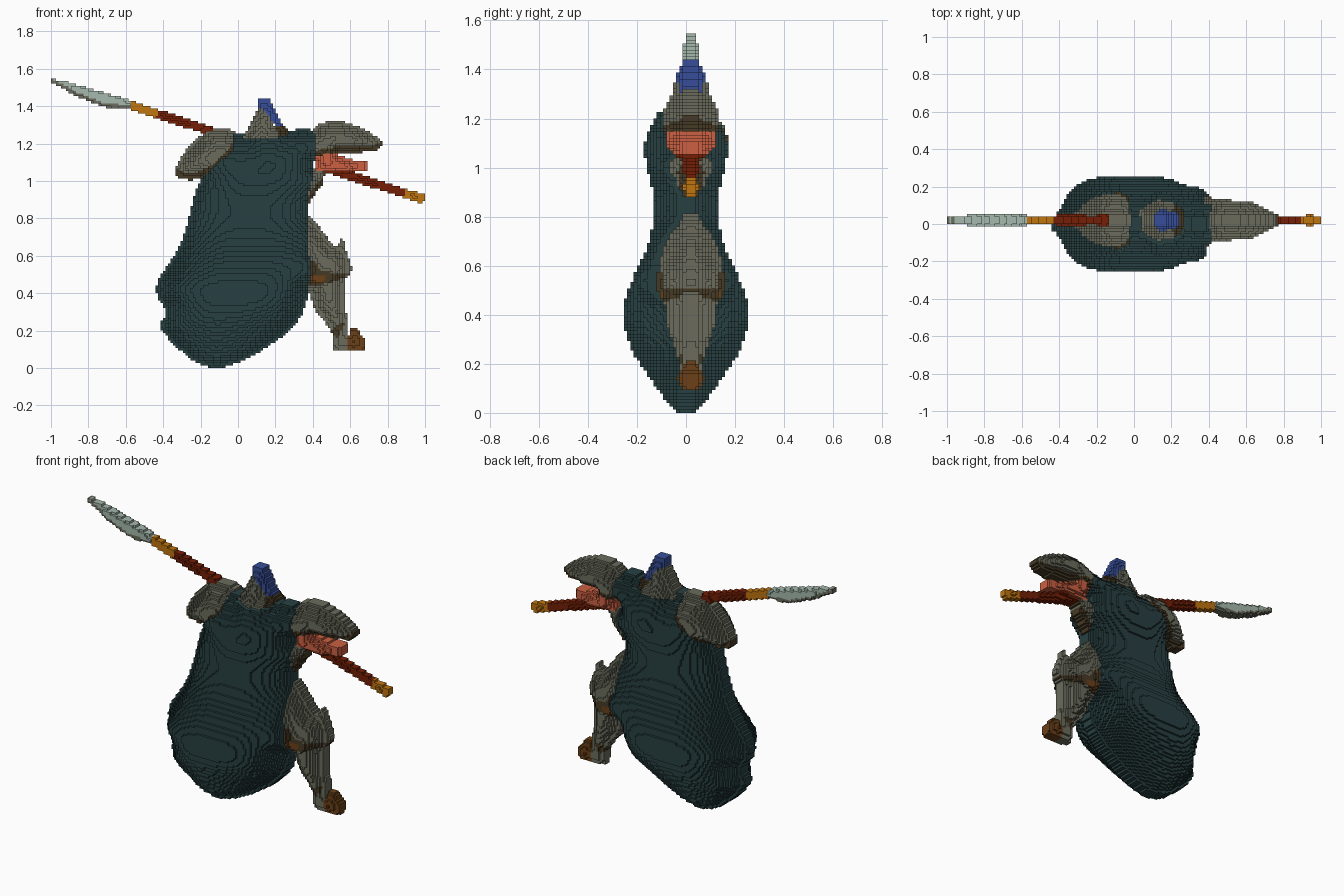
import bpy, bmesh, math
from mathutils import Vector
from mathutils.kdtree import KDTree

if "Cube" in bpy.data.objects:
    bpy.data.objects.remove(bpy.data.objects["Cube"])

HALF_COUNT = 75
BLOCK = 1 / HALF_COUNT
SIDES = [(1, 0), (-1, 0), (0, 1), (0, -1)]


def material(name, red, green, blue):
    linear = [(c / 255) ** 2.2 for c in (red, green, blue)] + [1]
    mat = bpy.data.materials.new(name)
    mat.use_nodes = True
    mat.diffuse_color = linear
    mat.node_tree.nodes["Principled BSDF"].inputs["Base Color"].default_value = linear
    return mat


teal = material("dark teal cloth", 44, 66, 68)
steel = material("grey armour", 106, 108, 93)
bronze = material("dark bronze", 72, 60, 42)
leather = material("brown leather", 106, 66, 30)
skin = material("orange skin", 203, 97, 68)
wood = material("dark red wood", 116, 36, 14)
gold = material("gold", 190, 116, 22)
pale = material("pale blade", 164, 184, 172)
blue = material("blue plume", 58, 80, 152)


def along_spear(start, end):
    """Strip of the spear between two x positions."""
    a, b = (Vector((x, 1.22 - .32 * x)) for x in (start, end))
    across = (b - a).orthogonal().normalized() * .024
    return [a + across, b + across, b - across, a - across]


def rounded(points, steps=6):
    """Closed smooth curve through a few points."""
    pts = [Vector(p) for p in points]
    curve = []
    for k, b in enumerate(pts):
        a, c, d = pts[k - 1], pts[(k + 1) % len(pts)], pts[(k + 2) % len(pts)]
        for s in range(steps):
            t = s / steps
            curve.append(b + (c - a) * t / 2 + (a - b * 2.5 + c * 2 - d / 2) * t ** 2
                         + (b * 3 - a - c * 3 + d) * t ** 3 / 2)
    return curve


def inside(x, z, outline):
    hit = False
    for k, (bx, bz) in enumerate(outline):
        ax, az = outline[k - 1]
        if (az > z) != (bz > z) and x < ax + (z - az) * (bx - ax) / (bz - az):
            hit = not hit
    return hit


parts = []    # name, material, rim material, steepness of the bulge, greatest half depth
owner = {}    # block column -> part number
rims = set()  # block columns on a darker lower rim


def paint(name, mat, steepness, outline, rim=0, rim_mat=bronze, limit=1):
    """Claim the block columns inside an x-z outline, over earlier parts."""
    top = math.ceil(max(p[1] for p in outline) / BLOCK)
    for i in range(-HALF_COUNT, HALF_COUNT):
        for j in range(top):
            x, z = (i + .5) * BLOCK, (j + .5) * BLOCK
            if inside(x, z, outline):
                owner[i, j] = len(parts)
                rims.discard((i, j))
                if rim and not inside(x, z - rim, outline):
                    rims.add((i, j))
    parts.append((name, mat, rim_mat, steepness, limit))


# Spear
paint("spear_shaft_upper", wood, 1.2, along_spear(-.44, -.13))
paint("spear_shaft_lower", wood, 1.2, along_spear(.45, .9))
paint("spear_collar", gold, 1.2, along_spear(-.59, -.43))
paint("spear_butt", gold, 1.2, along_spear(.89, .995))
paint("spear_blade", pale, 1.2, [
    (-1, 1.547), (-.9, 1.525), (-.75, 1.48), (-.57, 1.43), (-.575, 1.38), (-.72, 1.395),
    (-.87, 1.455), (-1, 1.53)], rim=.02, rim_mat=steel)

# Arm
paint("left_forearm", steel, 2, [(.36, 1.08), (.47, 1.06), (.45, .98), (.36, .86)],
      rim=.04, limit=.1)
paint("left_hand", skin, 2.6, [
    (.4, 1.15), (.54, 1.14), (.6, 1.115), (.7, 1.1), (.69, 1.06), (.42, 1.06)], limit=.115)

# Leg
paint("left_leg", steel, 1.2, [
    (.36, .83), (.43, .76), (.52, .64), (.56, .7), (.61, .53), (.57, .46),
    (.585, .21), (.58, .09), (.51, .09), (.5, .2), (.41, .31), (.36, .46)], limit=.105)
paint("left_knee_strap", bronze, 1.8, [
    (.37, .58), (.41, .58), (.44, .52), (.6, .5), (.49, .45), (.37, .44)], limit=.115)
paint("left_knee_pad", leather, 1.5, [(.39, .5), (.47, .49), (.46, .46), (.39, .46)], limit=.11)
paint("left_ankle_strap", bronze, 1.1, [(.49, .2), (.58, .25), (.53, .15)])
paint("left_boot", leather, 1.4, [(.58, .09), (.68, .09), (.685, .14), (.64, .21), (.6, .21)])

# Shoulders and cape
paint("right_pauldron", steel, 1.6, rounded([
    (0, 1.24), (-.11, 1.28), (-.25, 1.2), (-.335, 1.04), (-.22, 1.01), (-.08, 1.1)]),
    rim=.035, limit=.145)
paint("left_pauldron", steel, 1.6, rounded([
    (.4, 1.14), (.39, 1.27), (.55, 1.32), (.765, 1.22), (.72, 1.16), (.5, 1.15)]),
    rim=.03, limit=.125)
paint("cape", teal, 1.9, rounded([
    (-.02, 1.25), (.15, 1.24), (.4, 1.27), (.4, 1.05), (.37, .85), (.375, .4), (.24, .17),
    (-.13, 0), (-.4, .19), (-.385, .3), (-.435, .44), (-.3, .68), (-.2, 1), (-.03, 1.165)]))

# Head
paint("helmet", steel, 2.6, [(.03, 1.23), (.1, 1.38), (.13, 1.39), (.17, 1.36), (.22, 1.23)])
paint("helmet_neck_guard", bronze, 2, [(.2, 1.33), (.24, 1.31), (.28, 1.25), (.21, 1.24)])
paint("plume", blue, 3, [
    (.1, 1.4), (.11, 1.44), (.165, 1.44), (.24, 1.3), (.2, 1.29), (.15, 1.37)])


def body_depth(z):
    """Half depth of the body by height: full skirt, narrow waist, broad chest."""
    skirt = math.exp(-((z - .39) / .27) ** 2)
    chest = math.exp(-((z - 1.1) / .2) ** 2)
    return .11 + .145 * skirt + .065 * chest


# Inflate from the silhouette
empty = {(i + a, j + b) for i, j in owner for a, b in SIDES} - set(owner)
tree = KDTree(len(empty))
for n, (i, j) in enumerate(empty):
    tree.insert((i, j, 0), n)
tree.balance()
height = {}
for (i, j), index in owner.items():
    d = (tree.find((i, j, 0))[2] - .4) * BLOCK
    t = min(d / .27, 1)
    bulge = body_depth(j * BLOCK) * math.sqrt(t * (2 - t))
    steepness, limit = parts[index][-2:]
    height[i, j] = min(bulge, steepness * d + .01, limit)

# Soften the ridges
for _ in range(4):
    soft = {}
    for (i, j), h in height.items():
        near = [height.get((i + a, j + b), h) for a, b in SIDES]
        soft[i, j] = (h * 2 + sum(near)) / (len(near) + 2)
    height = soft

# Front and back limit of each block column; the armour sits slightly further back
span = {}
for key, h in height.items():
    if parts[owner[key]][0] == "cape":
        n = max(1, round(h / BLOCK))
        span[key] = (-n, n)
    else:
        n = max(1, round(h / BLOCK - .5))
        span[key] = (1 - n, 2 + n)


def build(index, name, mat, rim_mat):
    bm = bmesh.new()

    def quad(points, flip, dark):
        verts = [bm.verts.new(Vector(p) * BLOCK) for p in points]
        bm.faces.new(verts[::-1] if flip else verts).material_index = dark

    for (i, j), part in owner.items():
        if part != index:
            continue
        lo, hi = span[i, j]
        dark = int((i, j) in rims)
        for y in (lo, hi):
            quad([(i, y, j), (i + 1, y, j), (i + 1, y, j + 1), (i, y, j + 1)], y == hi, dark)
        for a, b in SIDES:
            c, d = span.get((i + a, j + b), (hi, hi))
            for s, e in ((lo, min(hi, c)), (max(lo, d), hi)):
                if s >= e:
                    continue
                if a:
                    x = i + (a > 0)
                    quad([(x, s, j), (x, e, j), (x, e, j + 1), (x, s, j + 1)], a < 0, dark)
                else:
                    z = j + (b > 0)
                    quad([(i, s, z), (i + 1, s, z), (i + 1, e, z), (i, e, z)], b < 0, dark)
    bmesh.ops.remove_doubles(bm, verts=bm.verts, dist=BLOCK / 10)
    mesh = bpy.data.meshes.new(name)
    bm.to_mesh(mesh)
    bm.free()
    mesh.materials.append(mat)
    mesh.materials.append(rim_mat)
    bpy.context.collection.objects.link(bpy.data.objects.new(name, mesh))


for index, part in enumerate(parts):
    build(index, *part[:3])
